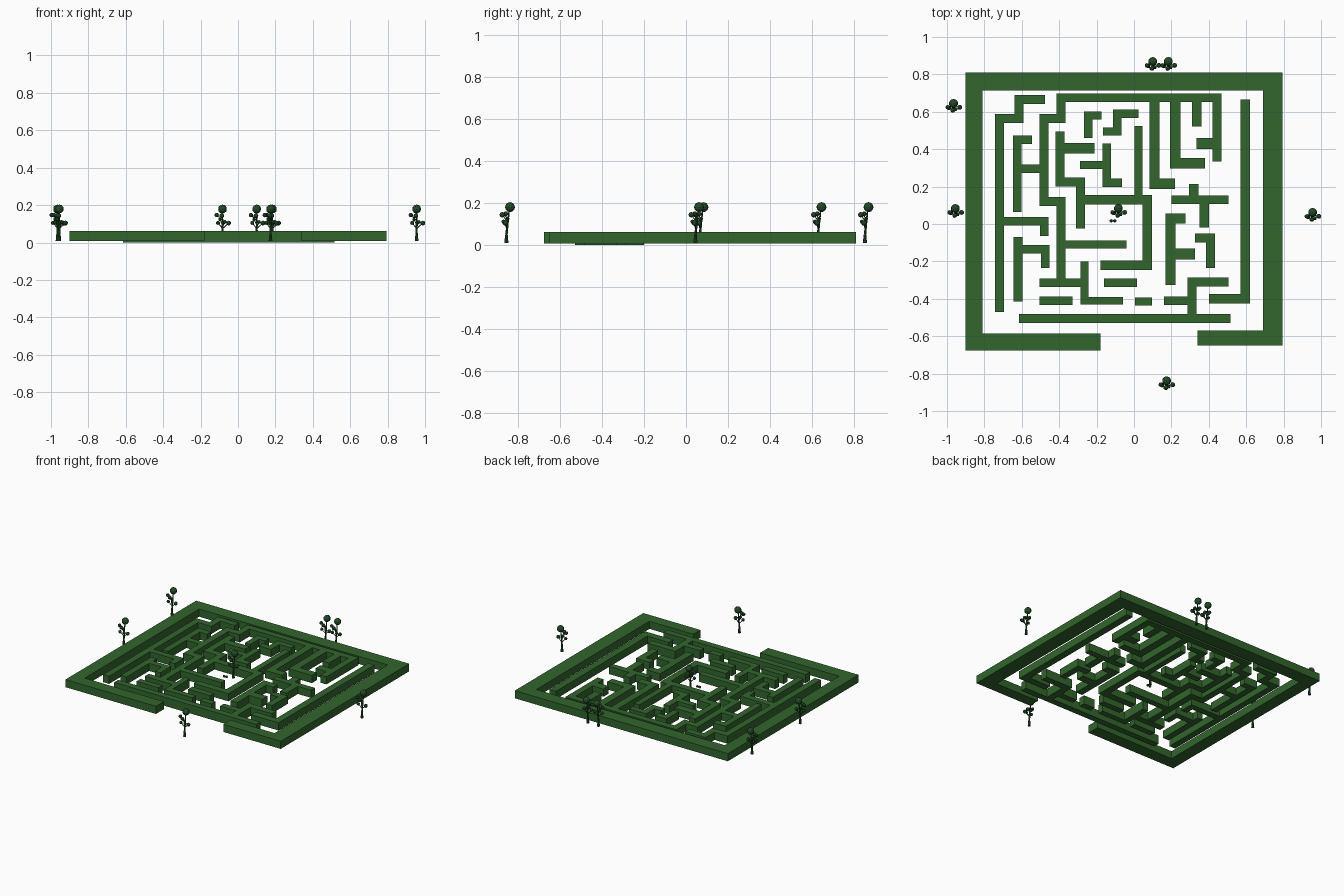
import bpy, bmesh
from mathutils import Vector, Matrix

if "Cube" in bpy.data.objects:
    bpy.data.objects.remove(bpy.data.objects["Cube"])

TOP, BASE = 0.062, 0.007


def material(name, rgb):
    m = bpy.data.materials.new(name)
    m.diffuse_color = (*rgb, 1)
    m.use_nodes = True
    m.node_tree.nodes["Principled BSDF"].inputs["Base Color"].default_value = m.diffuse_color
    return m


hedge_green = material("hedge_green", (0.032, 0.133, 0.026))
tree_green = material("tree_green", (0.018, 0.075, 0.022))


def finish(name, bm, mat):
    bmesh.ops.recalc_face_normals(bm, faces=bm.faces)
    me = bpy.data.meshes.new(name)
    bm.to_mesh(me)
    bm.free()
    me.materials.append(mat)
    ob = bpy.data.objects.new(name, me)
    bpy.context.collection.objects.link(ob)
    return ob


def prism(bm, outline, base):
    f = bm.faces.new([bm.verts.new((x, y, base)) for x, y in outline])
    up = bmesh.ops.extrude_face_region(bm, geom=[f])["geom"]
    # extrusion removes the region face link, so close the underside again if needed
    verts = [g for g in up if isinstance(g, bmesh.types.BMVert)]
    bmesh.ops.translate(bm, verts=verts, vec=(0, 0, TOP - base))


def strip(path, half):
    """Mitred outline of a right-angled wall path."""
    pts = [Vector(p) for p in path]
    d = [(b - a).normalized() for a, b in zip(pts, pts[1:])]
    n = [Vector((-v.y, v.x)) for v in d]
    off = [n[0]] + [a + b for a, b in zip(n, n[1:])] + [n[-1]]
    left = [p + o * half for p, o in zip(pts, off)]
    right = [p - o * half for p, o in zip(pts, off)]
    return left + right[::-1]


def hedges(name, *walls, base=BASE):
    """Wall: width, first axis, start x, start y, then alternating new coordinates (hundredths)."""
    bm = bmesh.new()
    for width, axis, x, y, *moves in walls:
        path, i = [(x / 100, y / 100)], "xy".index(axis)
        for m in moves:
            p = list(path[-1])
            p[i] = m / 100
            path.append(tuple(p))
            i = 1 - i
        prism(bm, strip(path, width / 200), base)
    return finish(name, bm, hedge_green)


# outer hedge with the entrance gap at the front
bm = bmesh.new()
prism(bm, [(-.90, -.675), (-.18, -.675), (-.18, -.585), (-.81, -.585), (-.81, .715), (.69, .715),
           (.69, -.57), (.34, -.57), (.34, -.65), (.795, -.65), (.795, .81), (-.90, .81)], BASE)
finish("outer_hedge", bm, hedge_green)

# left side of the maze
hedges("left_hedges",
       (4.8, "y", -72, -47, 56.5, -61.5, 66.5, -47.5),
       (4.6, "x", -70, 1.5, -48, -6.5),
       (4.6, "y", -62.5, 6.5, 45, -54.5),
       (4.4, "x", -61, 29.5, -49),
       (4.6, "y", -62, -41.5, -7),
       (4.4, "x", -60.5, -13.5, -47.5, -23.5))

# long winding hedge across the back and its offshoots
hedges("back_hedges",
       (4.8, "y", -39, -30, 12, -48, 56.5, -39, 67.5, 44.5, 33.5),
       (5.4, "y", 11, 66, 21.5, 22),
       (5.6, "y", 22, 66, 32.5, 38),
       (5.2, "y", 33.5, 66, 52),
       (5.8, "x", 33.5, 43, 43),
       (4.4, "x", -37.5, -11, -4))

# hedges around the central clearing
hedges("centre_hedges",
       (4.8, "y", -39.5, 49.5, 22.5, -28.5, -2.5),
       (5.4, "x", -38, 40.5, -21),
       (5.0, "x", -27.5, 13, 7, -22, -18),
       (4.2, "y", 2.5, 52.5, 14),
       (4.4, "x", -17.5, 58, -24.5, 46),
       (4.4, "x", 2.5, 59, -9, 49.5, -16.5),
       (4.6, "y", -14.5, 43, 22, -6.5),
       (4.4, "x", -29, 31.5, -16))

# right side of the maze
hedges("right_hedges",
       (4.4, "x", 20, 13, 50.5),
       (5.2, "y", 32, 21.5, 14),
       (5.2, "y", 37.5, 12, -2),
       (5.2, "y", 19.5, -32.5, 3, 27.5),
       (5.8, "x", 21, -16, 32.5),
       (4.8, "x", 32.5, -7.5, 41, -23.5),
       (5.2, "y", 59.5, 66.5, -40, 40))

# front of the maze, set slightly lower
hedges("front_hedges",
       (4.6, "x", -50.5, -31.5, -27.5),
       (4.2, "y", -26.5, -20, -41, -6),
       (4.4, "x", -50.5, -41, -33),
       (4.6, "x", -16, -31.5, 1.5),
       (4.4, "x", .5, -41.5, 9.5),
       (4.4, "x", 16, -41, 30),
       (4.8, "x", 50.5, -31, 31, -50),
       (4.6, "x", -61.5, -50.5, 51.5), base=0.0)


# one tree: flared trunk, twigs and round foliage clumps
def rod(bm, a, b, r1, r2, sides=6):
    a, b = Vector(a), Vector(b)
    rot = (b - a).to_track_quat("Z", "Y").to_matrix().to_4x4()
    bmesh.ops.create_cone(bm, cap_ends=True, segments=sides, radius1=r1, radius2=r2,
                          depth=(b - a).length, matrix=Matrix.Translation((a + b) / 2) @ rot)


def ball(bm, c, r):
    bmesh.ops.create_icosphere(bm, subdivisions=2, radius=r, matrix=Matrix.Translation(c))


bm = bmesh.new()
rod(bm, (0, 0, .008), (0, 0, .05), .010, .006, 8)
rod(bm, (0, 0, .05), (0, .014, .17), .006, .003, 8)
ball(bm, (0, .017, .179), .024)
for x, y, z, r in [(-.031, -.004, .147, .012), (-.024, -.008, .105, .011), (.033, -.004, .104, .013),
                   (-.004, -.02, .143, .013), (-.014, .006, .124, .009), (.012, -.014, .11, .010)]:
    rod(bm, (0, .002, z - .03), (x, y, z), .003, .002)
    ball(bm, (x, y, z), r)
tree = finish("tree", bm, tree_green)

spots = [(-.965, .628), (-.955, .066), (.10, .852), (.184, .852), (-.083, .066), (.955, .045), (.174, -.855)]
tree.location = (*spots[0], 0)
for i, spot in enumerate(spots[1:], 2):
    ob = bpy.data.objects.new(f"tree_{i}", tree.data)
    ob.location = (*spot, 0)
    bpy.context.collection.objects.link(ob)

# small tuft beside the central tree
bm = bmesh.new()
for x in (-.122, -.103):
    ball(bm, (x, .017, .03), .009)
finish("tuft", bm, tree_green)
